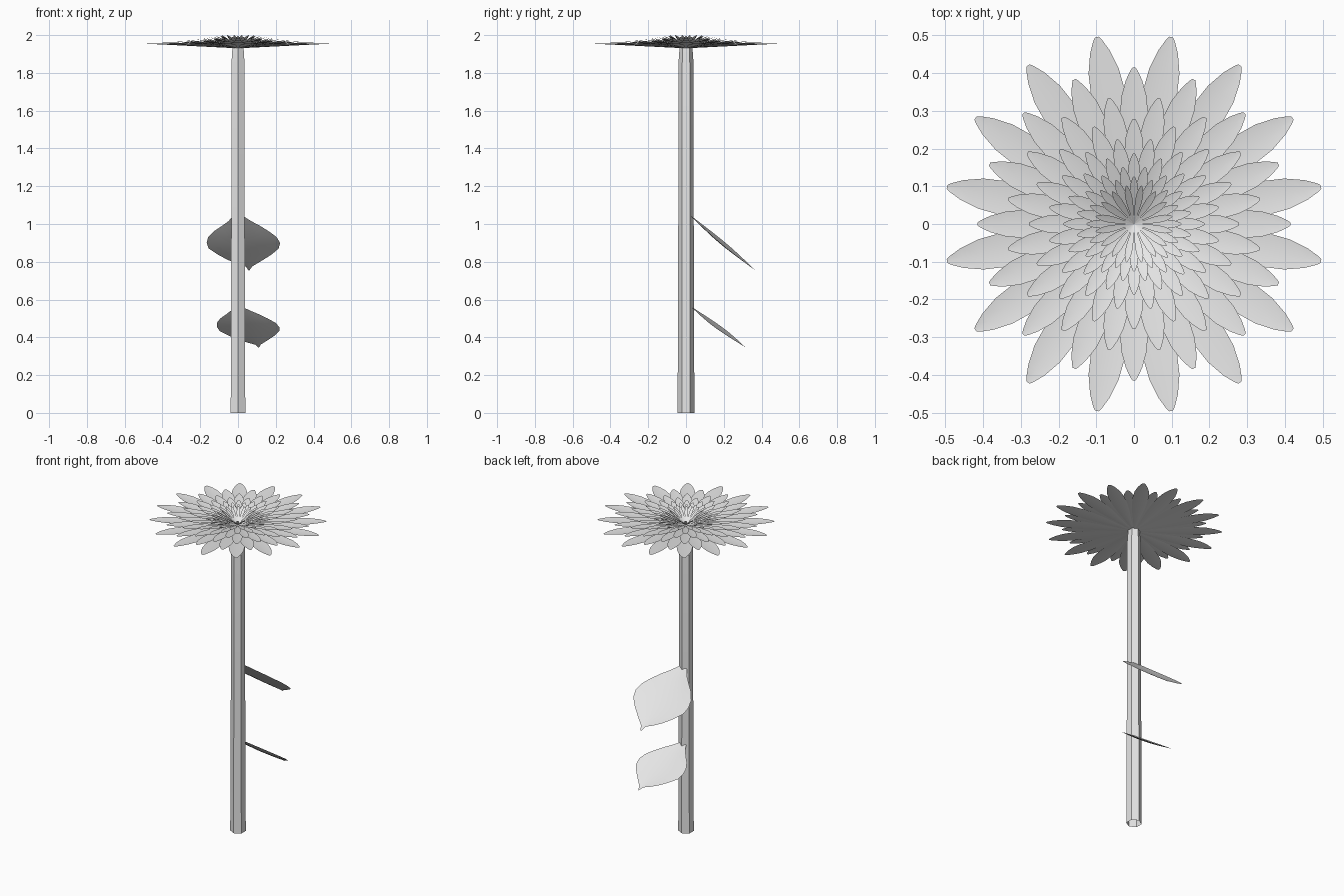
import bpy
import math
from mathutils import Vector, Matrix

cube = bpy.data.objects.get("Cube")
if cube:
    bpy.data.objects.remove(cube, do_unlink=True)

grey = bpy.data.materials.new("light grey")
grey.use_nodes = True
grey.diffuse_color = (0.8, 0.8, 0.8, 1)
grey.node_tree.nodes["Principled BSDF"].inputs["Base Color"].default_value = (0.8, 0.8, 0.8, 1)


def make_object(name, verts, faces, angle):
    mesh = bpy.data.meshes.new(name)
    mesh.from_pydata(verts, [], faces)
    mesh.materials.append(grey)
    obj = bpy.data.objects.new(name, mesh)
    bpy.context.collection.objects.link(obj)
    bpy.ops.object.select_all(action="DESELECT")
    obj.select_set(True)
    bpy.context.view_layer.objects.active = obj
    bpy.ops.object.shade_smooth_by_angle(angle=math.radians(angle))
    return obj


def grid_faces(rows, cols, start=0):
    """Quads joining rows of points, each row cols points wide."""
    return [(start + r * cols + c, start + r * cols + c + 1,
             start + (r + 1) * cols + c + 1, start + (r + 1) * cols + c)
            for r in range(rows - 1) for c in range(cols - 1)]


# Stem: open six-sided tube, slightly tapered
SIDES = 6
rings = [(0, 0.045), (0.12, 0.044), (1.0, 0.041), (1.85, 0.040), (1.935, 0.034)]
verts = []
for z, radius in rings:
    for k in range(SIDES + 1):
        a = math.radians(90) + k * math.tau / SIDES
        verts.append((radius * math.cos(a), radius * math.sin(a), z))
make_object("stem", verts, grid_faces(len(rings), SIDES + 1), 30)

# Petals: rings of sixteen, each smaller, steeper and turned half a step
petal_outline = [(0.0, 0.004), (0.2, 0.032), (0.4, 0.066), (0.55, 0.084), (0.7, 0.09),
                 (0.82, 0.08), (0.92, 0.052), (0.98, 0.024), (1.0, 0.01)]
PETALS, LAYERS = 16, 9
for layer in range(LAYERS):
    length = 0.505 * 0.82 ** layer
    rise = 0.025 + 0.045 * layer / (LAYERS - 1)
    verts, faces = [], []
    for k in range(PETALS):
        turn = Matrix.Rotation((k + 0.5 * ((layer + 1) % 2)) * math.tau / PETALS, 3, "Z")
        faces += grid_faces(len(petal_outline), 3, len(verts))
        for t, half in petal_outline:
            for side in (1, 0, -1):
                z = 1.93 + rise * t + 0.12 * half * length * abs(side)
                verts.append(turn @ Vector((t * length, side * half * length, z)))
    obj = make_object(f"petal_ring_{layer + 1}", verts, faces, 60)
    # keep the petals facing up
    if obj.data.polygons[0].normal.z < 0:
        obj.data.flip_normals()

# Leaves: drop below the base, left edge, right edge
leaf_outline = [(0.0, -0.03, 0.03), (0.025, -0.05, 0.07), (0.05, -0.085, 0.117),
                (0.08, -0.13, 0.165), (0.11, -0.158, 0.205), (0.14, -0.166, 0.223),
                (0.17, -0.155, 0.215), (0.2, -0.11, 0.18), (0.23, -0.055, 0.133),
                (0.25, -0.005, 0.1), (0.265, 0.042, 0.075), (0.285, 0.055, 0.061)]
COLS = 7


def make_leaf(name, base, height, width, shear, slope, tilt):
    verts = []
    for drop, left, right in leaf_outline:
        for c in range(COLS):
            f = c / (COLS - 1)
            x = (left + (right - left) * f) * width + shear * drop / 0.285
            dz = -drop * height
            # lay the blade on its sloping plane, gently cupped
            y = 0.03 + (-dz - tilt * x) / slope
            cup = 0.018 * math.sin(math.pi * f) * math.sin(math.pi * drop / 0.285)
            verts.append((x, y - cup, base + dz))
    obj = make_object(name, verts, grid_faces(len(leaf_outline), COLS), 60)
    if obj.data.polygons[COLS * 3].normal.z < 0:
        obj.data.flip_normals()


make_leaf("upper_leaf", 1.04, 1.0, 1.0, 0.0, 0.835, 0.06)
make_leaf("lower_leaf", 0.56, 0.75, 0.85, 0.06, 0.714, 0.08)
